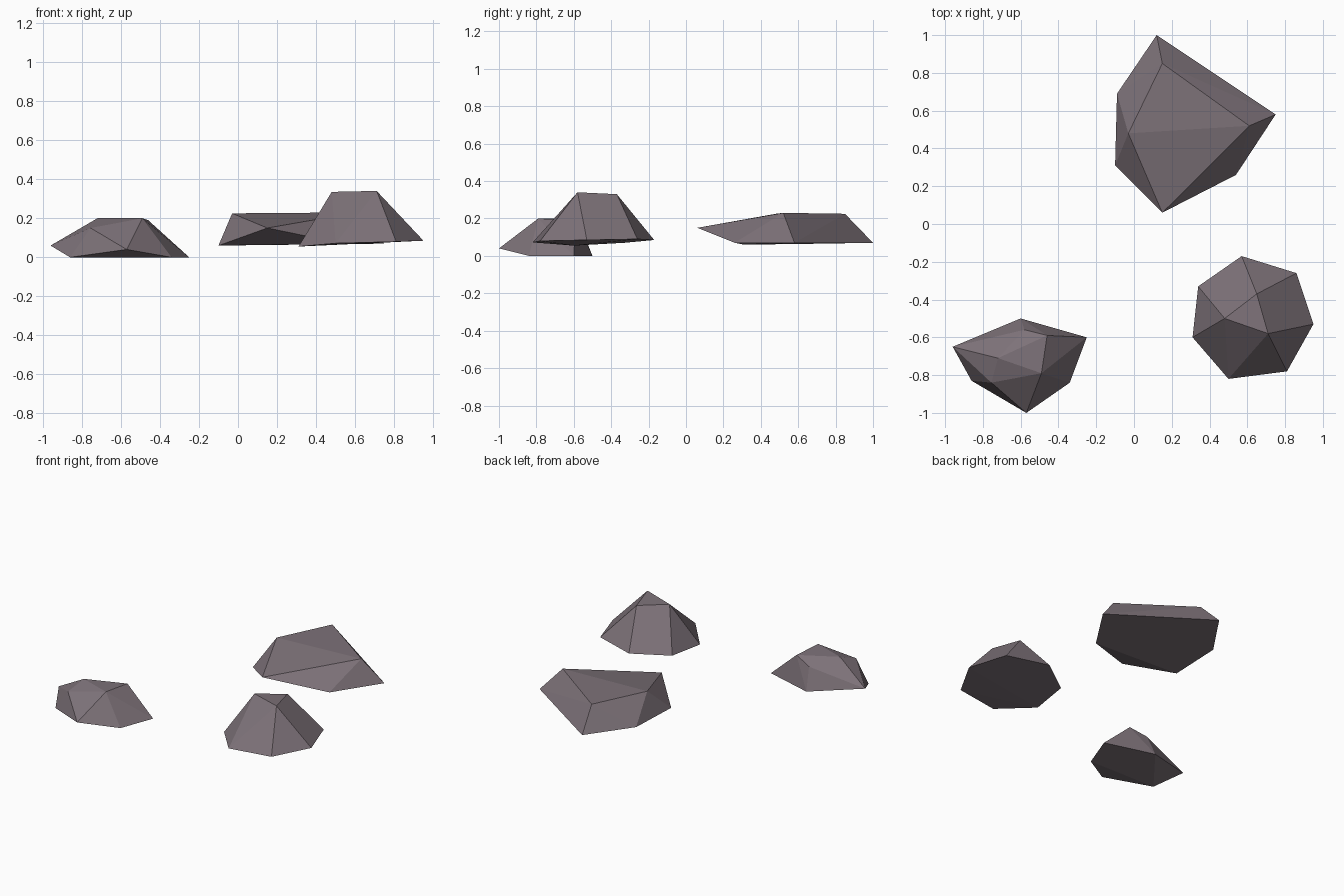
import bpy, bmesh

cube = bpy.data.objects.get("Cube")
if cube:
    bpy.data.objects.remove(cube, do_unlink=True)

# Single stone colour
stone = bpy.data.materials.new("mauve grey stone")
stone.use_nodes = True
COLOR = (0.205, 0.168, 0.19, 1)
stone.diffuse_color = COLOR
stone.node_tree.nodes["Principled BSDF"].inputs["Base Color"].default_value = COLOR


def rock(name, rim, crown):
    """Flat-shaded faceted stone: convex hull of a base rim and a crown."""
    bm = bmesh.new()
    for p in rim + crown:
        bm.verts.new(p)
    bmesh.ops.convex_hull(bm, input=bm.verts[:])
    bmesh.ops.dissolve_limit(bm, angle_limit=0.035, verts=bm.verts[:], edges=bm.edges[:])
    bmesh.ops.recalc_face_normals(bm, faces=bm.faces[:])
    mesh = bpy.data.meshes.new(name)
    bm.to_mesh(mesh)
    bm.free()
    mesh.materials.append(stone)
    obj = bpy.data.objects.new(name, mesh)
    bpy.context.collection.objects.link(obj)
    return obj


# Small low stone at the front right
rock("small_rock",
     rim=[(-.96, -.65, .06), (-.60, -.50, 0), (-.25, -.60, 0),
          (-.34, -.84, 0), (-.57, -1, .04), (-.86, -.83, 0)],
     crown=[(-.58, -.56, .15), (-.46, -.59, .19), (-.72, -.71, .20),
            (-.49, -.79, .20), (-.755, -.84, .15)])

# Wide slab at the back
rock("wide_rock",
     rim=[(.12, 1, .07), (.75, .58, .07), (.54, .26, .07),
          (.15, .06, .15), (-.10, .31, .06), (-.09, .69, .065)],
     crown=[(.15, .85, .225), (.61, .52, .23), (-.03, .48, .225)])

# Tall stone at the front left
rock("tall_rock",
     rim=[(.31, -.60, .055), (.34, -.33, .07), (.57, -.17, .085), (.86, -.26, .09),
          (.95, -.53, .085), (.81, -.78, .08), (.50, -.82, .072)],
     crown=[(.48, -.50, .335), (.65, -.37, .33), (.71, -.58, .34)])
